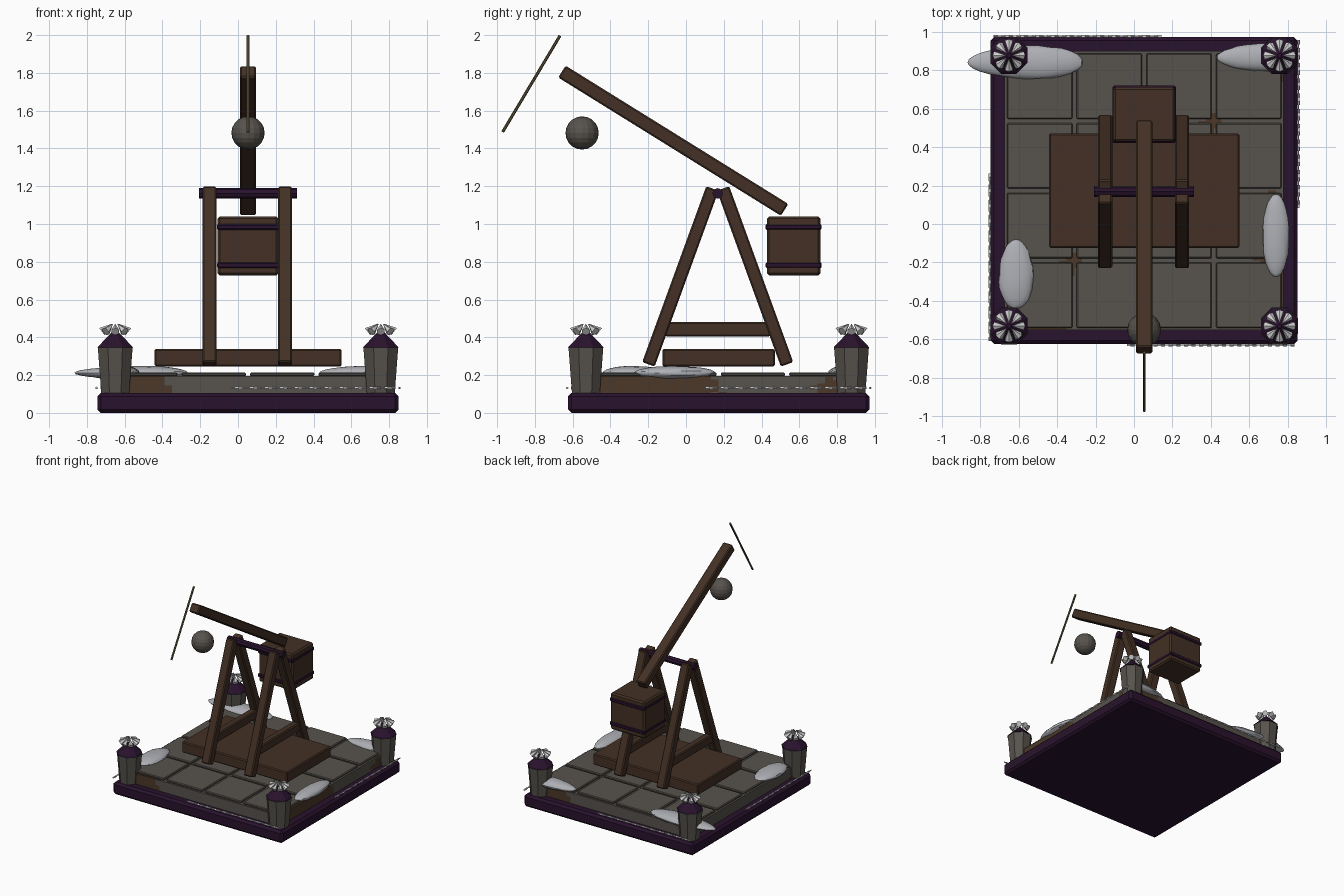
import bpy, bmesh, random
from math import pi, cos, sin, radians
from mathutils import Vector, Matrix

random.seed(4)
if "Cube" in bpy.data.objects:
    bpy.data.objects.remove(bpy.data.objects["Cube"])

CX, CY = 0.053, 0.173  # centre of the square base


def material(name, *rgb):
    m = bpy.data.materials.new(name)
    m.use_nodes = True
    m.diffuse_color = (*rgb, 1)
    m.node_tree.nodes["Principled BSDF"].inputs["Base Color"].default_value = (*rgb, 1)
    return m


WOOD = material("dark_wood", 0.056, 0.030, 0.018)
STONE = material("grey_stone", 0.095, 0.085, 0.073)
PURPLE = material("dark_purple", 0.022, 0.006, 0.026)
SNOW = material("pale_snow", 0.42, 0.43, 0.46)
STEEL = material("bright_metal", 0.62, 0.62, 0.62)
DIRT = material("brown_dirt", 0.070, 0.040, 0.022)
ROPE = material("rope", 0.11, 0.085, 0.045)


def finish(name, bm, *mats, bevel=0):
    bmesh.ops.recalc_face_normals(bm, faces=bm.faces)
    mesh = bpy.data.meshes.new(name)
    bm.to_mesh(mesh)
    bm.free()
    for m in mats:
        mesh.materials.append(m)
    ob = bpy.data.objects.new(name, mesh)
    bpy.context.collection.objects.link(ob)
    if bevel:
        mod = ob.modifiers.new("bevel", "BEVEL")
        mod.width, mod.segments = bevel, 1
    return ob


def box(name, centre, size, mat, bevel=0.008):
    bm = bmesh.new()
    bmesh.ops.create_cube(bm, size=1, matrix=Matrix.Translation(centre) @ Matrix.Diagonal((*size, 1)))
    return finish(name, bm, mat, bevel=bevel)


def span(a, b):
    """Matrix that lays the z axis along a to b, keeping x level."""
    a, b = Vector(a), Vector(b)
    z = (b - a).normalized()
    x = Vector((1, 0, 0)) if abs(z.x) < 0.5 else Vector((0, 1, 0))
    y = z.cross(x).normalized()
    rot = Matrix((y.cross(z), y, z)).transposed().to_4x4()
    return Matrix.Translation((a + b) / 2) @ rot, (b - a).length


def beam(name, a, b, width, thick, mat):
    m, length = span(a, b)
    bm = bmesh.new()
    bmesh.ops.create_cube(bm, size=1, matrix=m @ Matrix.Diagonal((width, thick, length, 1)))
    return finish(name, bm, mat, bevel=0.008)


def add_cone(bm, a, b, r1, r2, sides):
    m, length = span(a, b)
    bmesh.ops.create_cone(bm, cap_ends=True, segments=sides, radius1=r1, radius2=r2, depth=length, matrix=m)


def rod(name, a, b, r, sides, mat):
    bm = bmesh.new()
    add_cone(bm, a, b, r, r, sides)
    return finish(name, bm, mat)


# Purple plinth
box("plinth", (CX, CY, 0.0525), (1.595, 1.595, 0.105), PURPLE, 0.018)

# Stone slab, with dirt stains chosen by distance from a few spots
bm = bmesh.new()
bmesh.ops.create_cube(bm, size=1)
bmesh.ops.subdivide_edges(bm, edges=bm.edges, cuts=35, use_grid_fill=True)
bmesh.ops.transform(bm, verts=bm.verts, matrix=Matrix.Translation((CX, CY, 0.148)) @ Matrix.Diagonal((1.45, 1.45, 0.096, 1)))
STAINS = [((-0.31, -0.19, 0.19), 0.06), ((0.41, 0.53, 0.19), 0.06),
          ((-0.52, -0.55, 0.1), 0.17), ((0.78, -0.33, 0.12), 0.2),
          ((0.78, -0.05, 0.16), 0.22), ((0.78, 0.77, 0.1), 0.09), ((0.6, 0.9, 0.1), 0.15)]
for f in bm.faces:
    c = f.calc_center_median()
    f.material_index = int(any((c - Vector(p)).length < r * (1 + 0.15 * sin(60 * (c.x + c.y + c.z)))
                               for p, r in STAINS))
finish("stone_slab", bm, STONE, DIRT)

# Paving tiles
bm = bmesh.new()
for i in range(4):
    for j in range(4):
        p = (CX + (i - 1.5) * 0.362, CY + (j - 1.5) * 0.362, 0.204)
        bmesh.ops.create_cube(bm, size=1, matrix=Matrix.Translation(p) @ Matrix.Diagonal((0.34, 0.34, 0.02, 1)))
finish("paving_tiles", bm, STONE, bevel=0.006)

# Corner towers with roofs and crowns of inward spikes
for sx, nx in ((-1, "right"), (1, "left")):
    for sy, ny in ((-1, "front"), (1, "back")):
        base = Vector((CX + sx * 0.703, CY + sy * 0.703, 0))
        turn = Matrix.Translation(base) @ Matrix.Rotation(pi / 8, 4, "Z")
        for part, mat, z1, z2, r1, r2 in (("tower", STONE, 0.105, 0.35, 0.08, 0.1),
                                          ("tower_roof", PURPLE, 0.345, 0.435, 0.104, 0.012)):
            bm = bmesh.new()
            bmesh.ops.create_cone(bm, cap_ends=True, segments=8, radius1=r1, radius2=r2, depth=z2 - z1,
                                  matrix=turn @ Matrix.Translation((0, 0, (z1 + z2) / 2)))
            finish(f"{part}_{ny}_{nx}", bm, mat)
        bm = bmesh.new()
        for k in range(8):
            d = Vector((cos(k * pi / 4), sin(k * pi / 4), 0))
            add_cone(bm, base + d * 0.07 + Vector((0, 0, 0.43)), base + d * 0.016 + Vector((0, 0, 0.472)), 0.024, 0, 6)
        finish(f"tower_crown_{ny}_{nx}", bm, STEEL)

# Thin chains, one on each side of the plinth
for k, side in enumerate(("front", "left", "back", "right")):
    bm = bmesh.new()
    place = Matrix.Translation((CX, CY, 0.132)) @ Matrix.Rotation(k * pi / 2, 4, "Z")
    for i in range(44):
        m = place @ Matrix.Translation((-0.08 + i * 0.0198, -0.802, 0)) @ Matrix.Rotation(i * pi / 4, 4, "X")
        bmesh.ops.create_cube(bm, size=1, matrix=m @ Matrix.Diagonal((0.021, 0.012, 0.007, 1)))
    finish(f"chain_{side}", bm, STEEL)


# Snow drifts: flattened lumps, narrowed towards one end
def drift(name, centre, length, width, angle, taper):
    bm = bmesh.new()
    bmesh.ops.create_uvsphere(bm, u_segments=20, v_segments=14, radius=1, matrix=Matrix.Rotation(pi / 2, 4, "Y"))
    for v in bm.verts:
        s = (1 + taper * v.co.x) * random.uniform(0.96, 1.04)
        v.co.y *= s
        v.co.z *= s
    m = Matrix.Translation(centre) @ Matrix.Rotation(radians(angle), 4, "Z")
    bmesh.ops.transform(bm, verts=bm.verts, matrix=m @ Matrix.Diagonal((length / 2, width / 2, 0.036, 1)))
    finish(name, bm, SNOW)
    bpy.context.view_layer.objects.active = bpy.data.objects[name]
    bpy.ops.object.select_all(action="DESELECT")
    bpy.data.objects[name].select_set(True)
    bpy.ops.object.shade_smooth_by_angle(angle=radians(30))


drift("snow_drift_left", (0.738, -0.06, 0.212), 0.43, 0.14, 90, 0)
drift("snow_drift_right", (-0.613, -0.26, 0.212), 0.36, 0.18, 90, -0.1)
drift("snow_drift_back_left", (0.62, 0.865, 0.212), 0.38, 0.14, 0, 0.2)
drift("snow_drift_back_right", (-0.565, 0.84, 0.212), 0.6, 0.17, 0, 0.15)
rod_tip = bmesh.new()
add_cone(rod_tip, (-0.72, 0.84, 0.205), (-0.862, 0.84, 0.205), 0.06, 0, 12)
bmesh.ops.scale(rod_tip, verts=rod_tip.verts, vec=(1, 1, 0.4), space=Matrix.Translation((0, 0, -0.205)))
finish("snow_tip", rod_tip, SNOW)

# Wooden deck and A-frames
box("deck", (CX, CY, 0.292), (0.99, 0.595, 0.093), WOOD)
PIVOT = 0.168
for x, side in ((-0.15, "right"), (0.25, "left")):
    for s, end in ((-1, "front"), (1, "back")):
        beam(f"frame_leg_{end}_{side}", (x, PIVOT + s * 0.367, 0.257), (x, PIVOT + s * 0.028, 1.188), 0.074, 0.07, WOOD)
    box(f"frame_crossbar_{side}", (x, PIVOT, 0.443), (0.06, 0.56, 0.075), WOOD)
rod("axle", (-0.207, PIVOT, 1.162), (0.312, PIVOT, 1.162), 0.028, 8, PURPLE)

# Throwing arm, sling and stone
beam("throwing_arm", (CX, -0.657, 1.807), (CX, 0.522, 1.075), 0.085, 0.074, WOOD)
rod("sling_rope", (CX, -0.971, 1.487), (CX, -0.667, 1.997), 0.008, 6, ROPE)
bm = bmesh.new()
bmesh.ops.create_uvsphere(bm, u_segments=16, v_segments=10, radius=0.088,
                          matrix=Matrix.Translation((CX, -0.55, 1.482)))
finish("shot_stone", bm, STONE)

# Counterweight box with two bands
box("counterweight", (CX, 0.57, 0.884), (0.322, 0.284, 0.312), WOOD, 0.012)
for z, level in ((0.782, "lower"), (0.984, "upper")):
    box(f"counterweight_band_{level}", (CX, 0.57, z), (0.328, 0.297, 0.03), PURPLE, 0.006)
